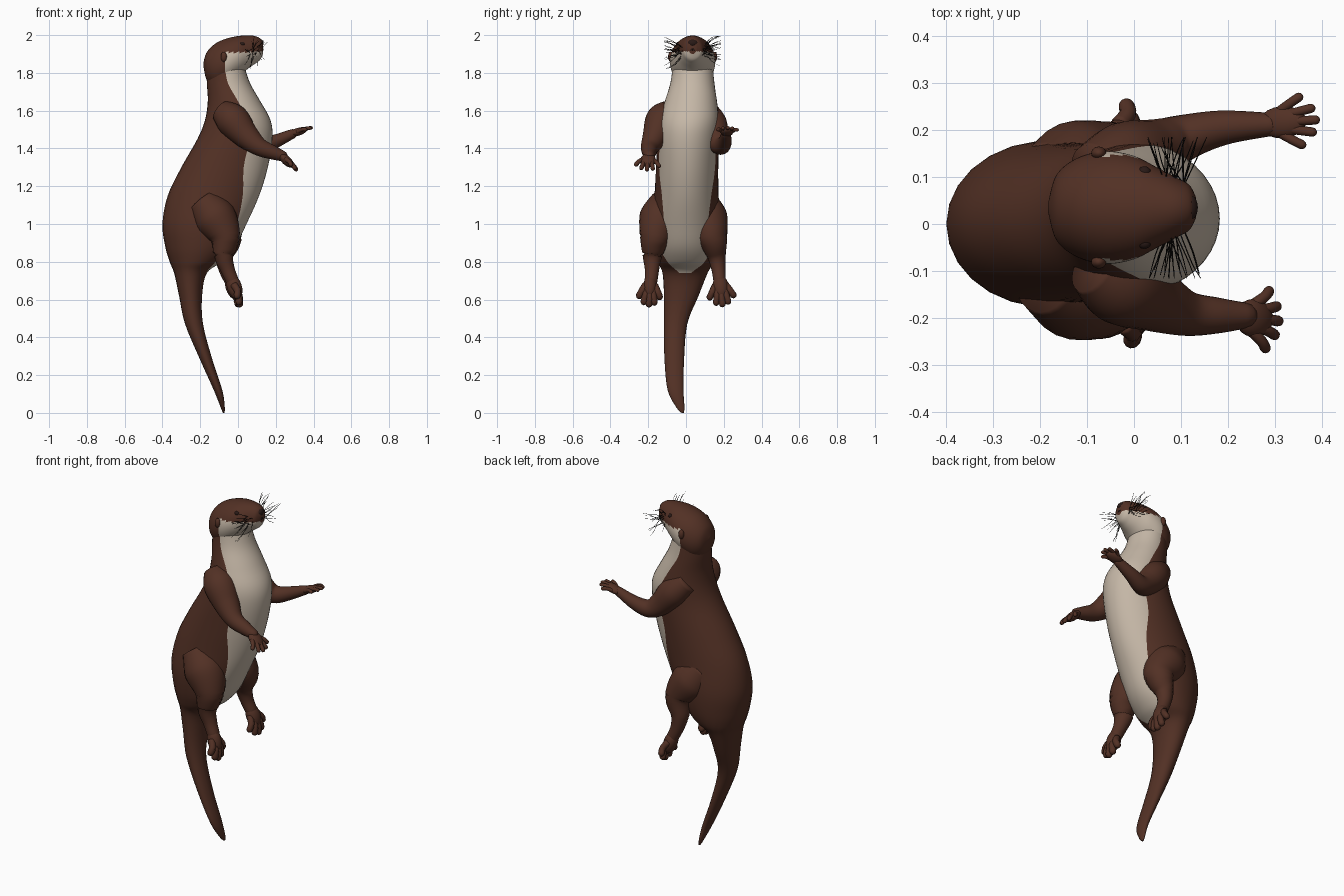
import bpy, bmesh, math, random
from mathutils import Vector, Matrix

random.seed(4)


def material(name, rgb):
    m = bpy.data.materials.new(name)
    m.diffuse_color = (*rgb, 1)
    return m


BROWN = material("brown fur", (0.085, 0.030, 0.018))
CREAM = material("cream fur", (0.56, 0.475, 0.385))
DARK = material("dark nose", (0.022, 0.010, 0.008))
BLACK = material("black whisker", (0.008, 0.007, 0.006))


def catmull(rows, sub):
    """Smooth a list of equal-length rows."""
    out = []
    n = len(rows)
    for i in range(n - 1):
        p = [rows[max(i - 1, 0)], rows[i], rows[i + 1], rows[min(i + 2, n - 1)]]
        for s in range(sub):
            t = s / sub
            out.append([0.5 * (2 * b + (c - a) * t + (2 * a - 5 * b + 4 * c - d) * t * t
                               + (3 * b - a - 3 * c + d) * t ** 3) for a, b, c, d in zip(*p)])
    out.append(list(rows[-1]))
    return out


def skin(bm, rings):
    """Join rings of points into a closed skin; returns rows of faces."""
    vs = [[bm.verts.new(p) for p in r] for r in rings]
    n = len(vs[0])
    rows = [[bm.faces.new((a[k], a[(k + 1) % n], b[(k + 1) % n], b[k])) for k in range(n)]
            for a, b in zip(vs, vs[1:])]
    bm.faces.new(vs[0])
    bm.faces.new(vs[-1])
    return rows


def tube(bm, pts, sides=16, sub=5):
    """Round limb through (x, y, z, radius) points with a rounded end."""
    rows = catmull(pts, sub)
    end, tan = Vector(rows[-1][:3]), (Vector(rows[-1][:3]) - Vector(rows[-2][:3])).normalized()
    r = rows[-1][3]
    for f, g in ((0.5, 0.85), (0.85, 0.5), (0.98, 0.12)):
        rows.append([*(end + tan * r * f), r * g])
    rings = []
    for i, p in enumerate(rows):
        t = Vector(rows[min(i + 1, len(rows) - 1)][:3]) - Vector(rows[max(i - 1, 0)][:3])
        q = t.to_track_quat('Z', 'Y')
        rings.append([Vector(p[:3]) + q @ Vector((math.cos(a), math.sin(a), 0)) * max(p[3], 0.0005)
                      for a in (2 * math.pi * k / sides for k in range(sides))])
    skin(bm, rings)


def ball(bm, loc, size, axes=None):
    m = Matrix.Translation(loc) @ (axes or Matrix()) @ Matrix.Diagonal((*size, 1))
    bmesh.ops.create_uvsphere(bm, u_segments=20, v_segments=12, radius=1, matrix=m)


def finish(bm, name, mats):
    bmesh.ops.recalc_face_normals(bm, faces=bm.faces[:])
    for f in bm.faces:
        f.smooth = True
    me = bpy.data.meshes.new(name)
    bm.to_mesh(me)
    bm.free()
    for m in mats:
        me.materials.append(m)
    ob = bpy.data.objects.new(name, me)
    bpy.context.collection.objects.link(ob)
    return ob


# Body and tail: z, back x, front x, centre y, half width, cream edge x
BODY = [
    (0.00, -0.080, -0.072, -0.018, 0.006, -0.07),
    (0.03, -0.092, -0.070, -0.030, 0.022, -0.07),
    (0.12, -0.128, -0.083, -0.055, 0.042, -0.08),
    (0.28, -0.200, -0.135, -0.062, 0.052, -0.13),
    (0.47, -0.280, -0.185, -0.055, 0.062, -0.18),
    (0.62, -0.312, -0.190, -0.025, 0.092, -0.19),
    (0.74, -0.338, -0.165, -0.005, 0.120, -0.168),
    (0.80, -0.362, -0.085, 0.000, 0.148, -0.12),
    (0.88, -0.385, -0.015, 0.000, 0.168, -0.09),
    (1.00, -0.400, 0.045, 0.000, 0.178, -0.01),
    (1.15, -0.372, 0.112, 0.003, 0.170, 0.025),
    (1.30, -0.300, 0.158, 0.006, 0.165, 0.03),
    (1.45, -0.215, 0.182, 0.010, 0.162, 0.06),
    (1.55, -0.175, 0.172, 0.017, 0.158, 0.05),
    (1.65, -0.160, 0.118, 0.026, 0.138, 0.00),
    (1.75, -0.165, 0.062, 0.034, 0.116, -0.055),
    (1.85, -0.165, 0.030, 0.036, 0.105, -0.07),
]
NW, NB = 16, 20
bm = bmesh.new()
rings = []
for z, xb, xf, yc, hw, wx in catmull(BODY, 5):
    cx, a = (xb + xf) / 2, (xf - xb) / 2
    t0 = max(0.2, math.acos(max(-1, min(1, (wx - cx) / a))))
    angs = [-t0 + 2 * t0 * k / NW for k in range(NW)]
    angs += [t0 + (2 * math.pi - 2 * t0) * k / NB for k in range(NB)]
    rings.append([(cx + a * math.cos(t), yc + hw * math.sin(t), z) for t in angs])
for row in skin(bm, rings):
    for f in row[:NW]:
        f.material_index = int(f.calc_center_median().z > 0.745)
finish(bm, "body_and_tail", [BROWN, CREAM])

# Head: x, low z, high z, half width
HEAD = [
    (-0.183, 1.835, 1.855, 0.010),
    (-0.165, 1.760, 1.910, 0.070),
    (-0.120, 1.720, 1.955, 0.106),
    (-0.060, 1.735, 1.982, 0.120),
    (0.000, 1.780, 1.995, 0.110),
    (0.050, 1.820, 1.998, 0.085),
    (0.090, 1.848, 1.995, 0.064),
    (0.118, 1.870, 1.982, 0.048),
    (0.132, 1.900, 1.962, 0.022),
]
HY = 0.035
bm = bmesh.new()
rings = [[(x, HY + hw * math.cos(t), (lo + hi) / 2 + (hi - lo) / 2 * math.sin(t))
          for t in (2 * math.pi * k / 56 for k in range(56))]
         for x, lo, hi, hw in catmull(HEAD, 7)]
skin(bm, rings)
for f in bm.faces:
    c = f.calc_center_median()
    f.material_index = int(c.x > -0.065 and c.z < 1.908 + 0.06 * max(0, c.x - 0.02))
finish(bm, "head", [BROWN, CREAM])

# Nose and mouth line
bm = bmesh.new()
ball(bm, (0.120, HY, 1.958), (0.016, 0.027, 0.019))
for s in (-1, 1):
    tube(bm, [(0.131, HY, 1.925, 0.005), (0.118, HY + s * 0.034, 1.908, 0.005),
              (0.085, HY + s * 0.062, 1.900, 0.004)], 8)
finish(bm, "nose_and_mouth", [DARK])

# Eyes, ears and whiskers on both sides
for s, side in ((-1, "right"), (1, "left")):
    bm = bmesh.new()
    ball(bm, (0.022, HY + s * 0.076, 1.952), (0.014, 0.012, 0.012))
    finish(bm, side + "_eye", [DARK])
    bm = bmesh.new()
    ball(bm, (-0.075, HY + s * 0.116, 1.885), (0.016, 0.014, 0.027))
    finish(bm, side + "_ear", [BROWN])
    bm = bmesh.new()
    for k in range(20):
        x, z = 0.085 + random.uniform(-0.02, 0.025), 1.915 + random.uniform(-0.025, 0.025)
        dx, dz = random.uniform(-0.05, 0.05), random.uniform(-0.10, 0.075)
        ln = random.uniform(0.08, 0.14)
        tube(bm, [(x, HY + s * 0.05, z, 0.0013),
                  (x + dx * 0.6, HY + s * (0.05 + ln * 0.5), z + dz * 0.7, 0.0012),
                  (x + dx, HY + s * min(0.05 + ln, 0.15), min(z + dz, 1.995), 0.0007)], 4, 3)
    finish(bm, side + "_whiskers", [BLACK])


def paw(bm, wrist, direction, spread, r):
    """Flat palm with five fanned toes along a direction."""
    w, d = Vector(wrist), Vector(direction)
    x = d.normalized()
    y = (Vector((0, 1, 0)) - x * x.y).normalized()
    axes = Matrix((x, y, x.cross(y))).transposed().to_4x4()
    ball(bm, w + d * 0.36, (d.length * 0.44, spread * 0.62, r * 1.15), axes)
    for k in range(-2, 3):
        tip = w + d * (0.97 - 0.07 * k * k) + y * spread * k * 0.46
        base = w + d * 0.3 + y * spread * k * 0.2
        mid = base.lerp(tip, 0.6) + x.cross(y) * r * 0.3
        tube(bm, [(*base, r * 0.6), (*mid, r * 0.55), (*tip, r * 0.55)], 10, 3)


# Limbs: path, then paw wrist, direction, half spread, thickness
LIMBS = {
    "right_arm": ([(-0.09, -0.09, 1.60, 0.06), (-0.03, -0.125, 1.55, 0.088),
                   (0.04, -0.160, 1.47, 0.070), (0.11, -0.190, 1.410, 0.049),
                   (0.18, -0.195, 1.380, 0.038), (0.235, -0.195, 1.36, 0.028)],
                  (0.225, -0.197, 1.365), (0.085, -0.01, -0.078), 0.066, 0.021),
    "left_arm": ([(-0.09, 0.11, 1.60, 0.06), (-0.02, 0.135, 1.53, 0.082),
                  (0.05, 0.160, 1.45, 0.065), (0.11, 0.185, 1.415, 0.049),
                  (0.19, 0.205, 1.435, 0.037), (0.29, 0.212, 1.478, 0.025)],
                 (0.275, 0.214, 1.475), (0.115, 0.008, 0.035), 0.055, 0.018),
    "right_leg": ([(-0.19, -0.11, 1.12, 0.08), (-0.12, -0.135, 1.03, 0.112),
                   (-0.07, -0.165, 0.93, 0.082), (-0.075, -0.178, 0.83, 0.052),
                   (-0.055, -0.180, 0.76, 0.038), (-0.03, -0.185, 0.70, 0.034)],
                  (-0.035, -0.188, 0.72), (0.045, -0.008, -0.148), 0.058, 0.034),
    "left_leg": ([(-0.19, 0.09, 1.12, 0.08), (-0.12, 0.108, 1.03, 0.112),
                  (-0.06, 0.140, 0.93, 0.082), (-0.075, 0.162, 0.83, 0.050),
                  (-0.065, 0.172, 0.76, 0.037), (-0.04, 0.178, 0.70, 0.033)],
                 (-0.045, 0.178, 0.72), (0.045, 0.015, -0.148), 0.068, 0.032),
}
for name, (path, wrist, direction, spread, r) in LIMBS.items():
    bm = bmesh.new()
    tube(bm, path, 24, 6)
    paw(bm, wrist, direction, spread, r)
    finish(bm, name, [BROWN])
